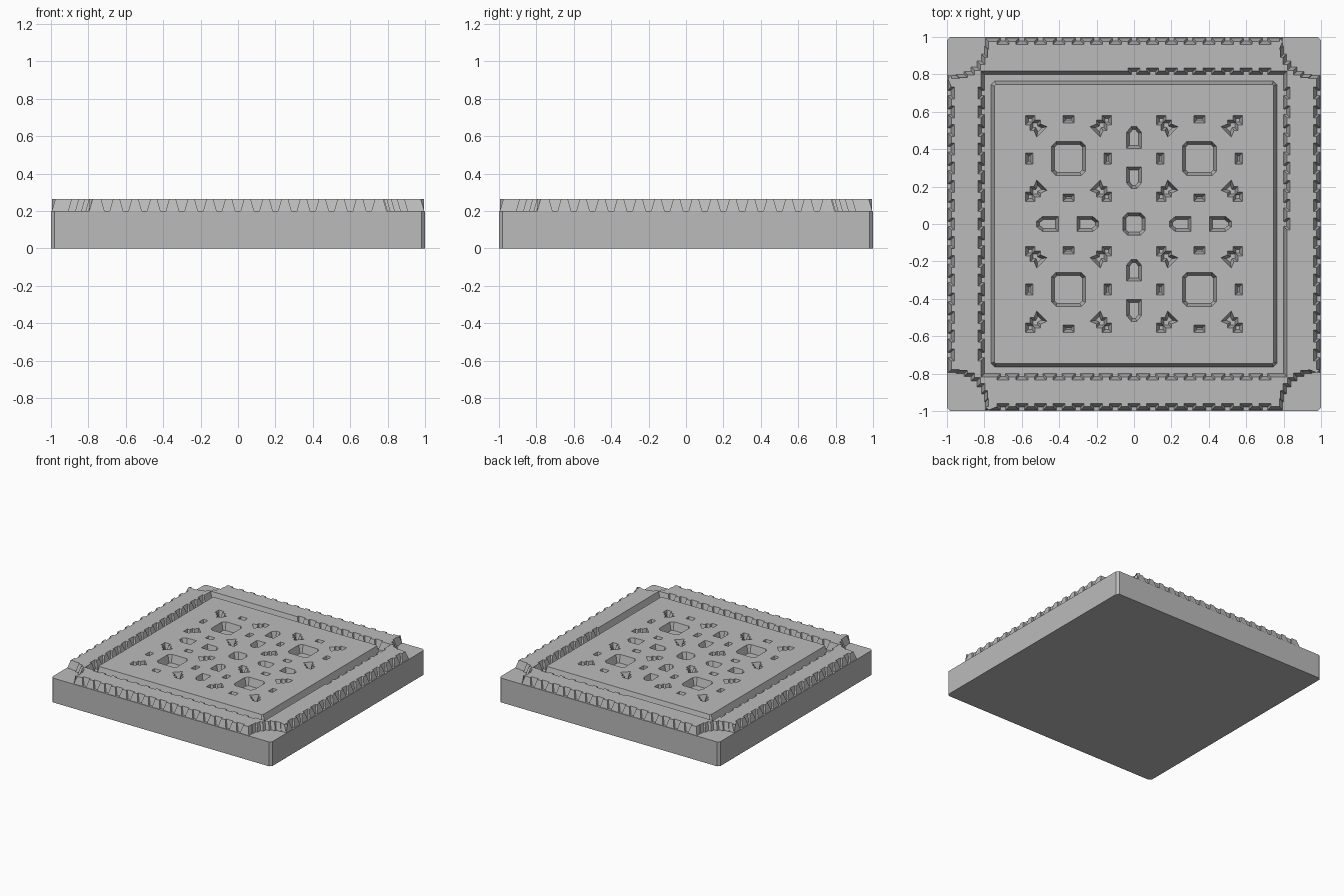
import bpy, bmesh, math
from mathutils import Vector
from mathutils.geometry import tessellate_polygon

if "Cube" in bpy.data.objects:
    bpy.data.objects.remove(bpy.data.objects["Cube"])

FLOOR, TOP, SLOPE = 0.2, 0.263, 0.018


def ccw(loop):
    area = sum(a[0] * b[1] - b[0] * a[1] for a, b in zip(loop, loop[1:] + loop[:1]))
    return loop if area > 0 else loop[::-1]


def offset(loop, d):
    """Mitred outward offset of a counter-clockwise outline."""
    out = []
    for i, p in enumerate(loop):
        p, a, b = Vector(p), Vector(loop[i - 1]), Vector(loop[(i + 1) % len(loop)])
        u, v = (p - a).normalized(), (b - p).normalized()
        m, n = Vector((u.y, -u.x)), Vector((v.y, -v.x))
        out.append(tuple(p + (m + n) * d / (1 + m.dot(n))))
    return out


def turn(loop, k):
    for _ in range(k):
        loop = [(-y, x) for x, y in loop]
    return loop


def chamfered(half, cut, cx=0, cy=0, half_y=None):
    hy = half_y or half
    pts = [(half - cut, -hy), (half, cut - hy), (half, hy - cut), (half - cut, hy)]
    pts += [(-x, -y) for x, y in pts]
    return [(cx + x, cy + y) for x, y in pts]


def notched_side(half, r, depth, keep=lambda s: True):
    """Straight edge along +x at y = -r with evenly spaced square notches."""
    pts = [(-half, -r)]
    for i in range(15):
        s = -0.7 + 0.1 * i
        if keep(s):
            pts += [(s - 0.014, -r), (s - 0.014, depth - r),
                    (s + 0.014, depth - r), (s + 0.014, -r)]
    return pts


def corner_steps(r, radius=0.2, n=7):
    """Staircase following a concave quarter circle around a corner."""
    arc = [math.radians(90 * i / n) for i in range(n + 1)]
    p = [(r - radius * math.cos(a), radius * math.sin(a) - r) for a in arc]
    pts = [p[0]]
    for a, b in zip(p, p[1:]):
        pts += [(a[0], b[1]), b]
    return pts


bm = bmesh.new()


def ring(loop, z):
    return [bm.verts.new((x, y, z)) for x, y in loop]


def wall(low, high):
    for i in range(len(low)):
        j = (i + 1) % len(low)
        bm.faces.new((low[i], low[j], high[j], high[i]))


def sheet(outer, holes=()):
    """Flat face bounded by one ring with optional ring-shaped holes."""
    loops = [outer, *holes]
    verts = [v for loop in loops for v in loop]
    for tri in tessellate_polygon([[v.co.copy() for v in loop] for loop in loops]):
        if len(set(tri)) == 3:
            try:
                bm.faces.new([verts[i] for i in tri])
            except ValueError:
                pass


# Outlines of the raised border and centre panel
border_outer, border_inner = [], []
keeps = [lambda s: True, lambda s: s > -0.08, lambda s: s < 0.08, lambda s: True]
for k in range(4):
    border_outer += turn(notched_side(0.795, 0.995, 0.016) + corner_steps(0.995), k)
    border_inner += turn(notched_side(0.8, 0.8, -0.016, keeps[k]), k)
panel_outer = chamfered(0.765, 0.02)

# Outlines of the ornamental recesses, measured at the upper rim
recesses = [chamfered(0.06, 0.025)]
petal = [(0.23, 0.23), (0.18, 0.23), (0.18, 0.205), (0.15, 0.205), (0.15, 0.185),
         (0.115, 0.17), (0.17, 0.115), (0.185, 0.15), (0.205, 0.15),
         (0.205, 0.18), (0.23, 0.18)]
for cx in (-0.35, 0.35):
    for cy in (-0.35, 0.35):
        recesses.append(chamfered(0.09, 0.022, cx, cy))
        for k in range(4):
            recesses.append([(cx + x, cy + y) for x, y in turn(petal, k)])
            dx, dy = turn([(0.21, 0)], k)[0]
            hx, hy = (0.02, 0.03) if k % 2 == 0 else (0.03, 0.02)
            recesses.append([(cx + dx + sx * hx, cy + dy + sy * hy)
                             for sx, sy in ((-1, -1), (1, -1), (1, 1), (-1, 1))])
bud = [(-0.04, -0.055), (0.04, -0.055), (0.04, 0.03), (0.015, 0.06), (-0.015, 0.06), (-0.04, 0.03)]
for k in range(4):
    recesses.append(turn([(x, 0.46 + y) for x, y in bud], k))
    recesses.append(turn([(x, 0.25 - y) for x, y in bud], k))
recesses = [ccw(r) for r in recesses]

# Base slab
slab = chamfered(1.0, 0.018)
slab_low, slab_high = ring(slab, 0), ring(slab, FLOOR)
wall(slab_low, slab_high)
sheet(slab_low)

# Raised border
outer_low, outer_high = ring(border_outer, FLOOR), ring(offset(border_outer, -SLOPE), TOP)
inner_low, inner_high = ring(border_inner, FLOOR), ring(offset(border_inner, SLOPE), TOP)
wall(outer_low, outer_high)
wall(inner_low, inner_high)
sheet(slab_high, [outer_low])
sheet(outer_high, [inner_high])

# Groove and centre panel with recesses
panel_low, panel_high = ring(panel_outer, FLOOR), ring(offset(panel_outer, -SLOPE), TOP)
wall(panel_low, panel_high)
sheet(inner_low, [panel_low])
rims = []
for r in recesses:
    low, rim = ring(offset(r, -0.016), FLOOR), ring(r, TOP)
    wall(low, rim)
    sheet(low)
    rims.append(rim)
sheet(panel_high, rims)

bmesh.ops.recalc_face_normals(bm, faces=bm.faces)
bmesh.ops.dissolve_limit(bm, angle_limit=0.002, verts=bm.verts, edges=bm.edges)
mesh = bpy.data.meshes.new("carved_tile")
bm.to_mesh(mesh)
bm.free()

# Single stone colour
stone = bpy.data.materials.new("stone_grey")
stone.use_nodes = True
colour = (0.5, 0.5, 0.5, 1)
stone.diffuse_color = colour
stone.node_tree.nodes["Principled BSDF"].inputs["Base Color"].default_value = colour
mesh.materials.append(stone)
bpy.context.scene.collection.objects.link(bpy.data.objects.new("carved_tile", mesh))
